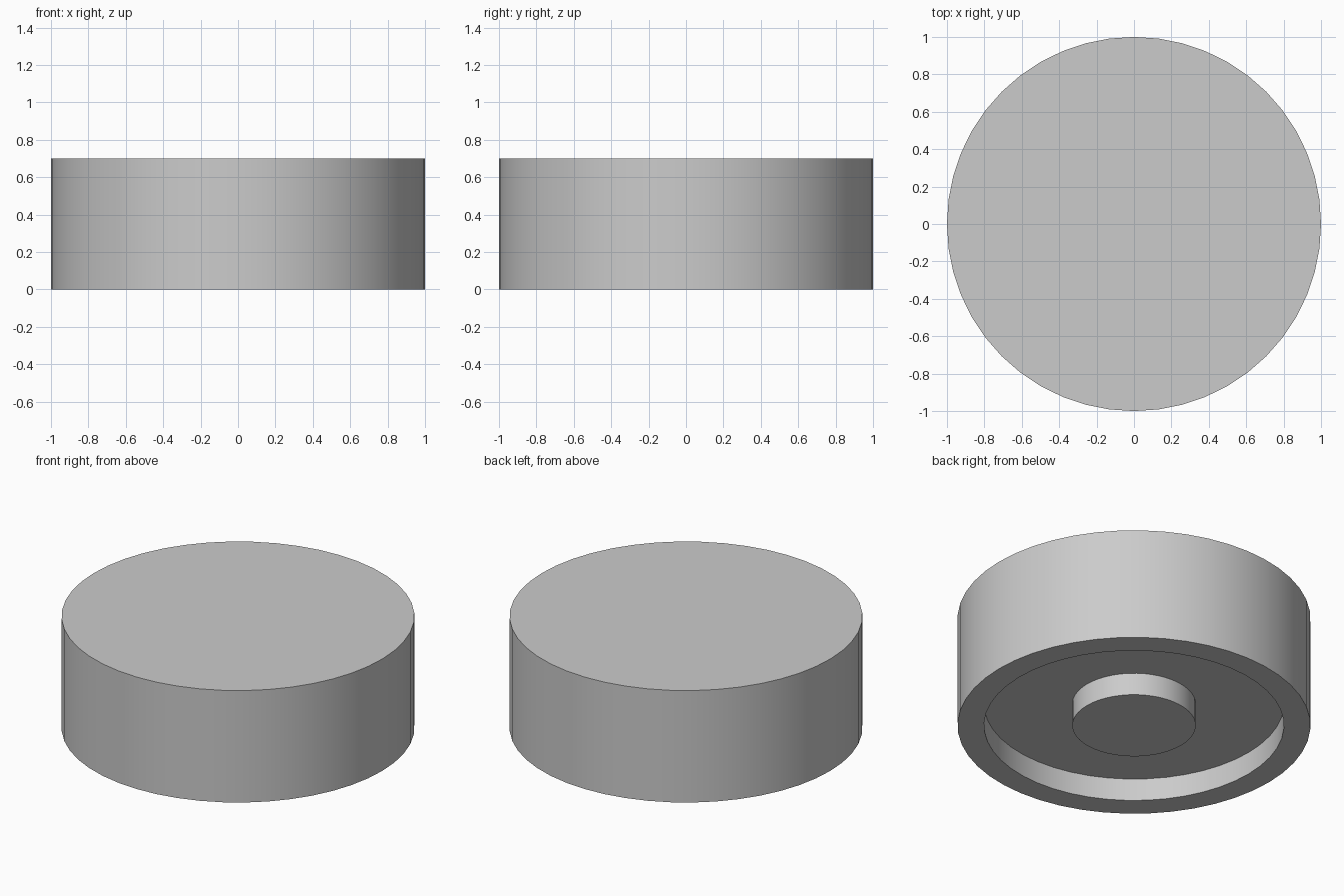
import bpy
import bmesh
from math import radians
from mathutils import Matrix

SIDES = 48
HEIGHT = 0.70
RECESS = 0.14

cube = bpy.data.objects.get("Cube")
if cube:
    bpy.data.objects.remove(cube, do_unlink=True)

grey = bpy.data.materials.new("plain grey")
grey.use_nodes = True
colour = (0.6, 0.6, 0.6, 1)
grey.diffuse_color = colour
grey.node_tree.nodes["Principled BSDF"].inputs["Base Color"].default_value = colour


def lathe(name, profile):
    """Spin a (radius, z) profile round the z axis into a closed solid."""
    bm = bmesh.new()
    verts = [bm.verts.new((r, 0, z)) for r, z in profile]
    edges = [bm.edges.new(pair) for pair in zip(verts, verts[1:])]
    bmesh.ops.spin(bm, geom=verts + edges, cent=(0, 0, 0), axis=(0, 0, 1),
                   angle=radians(360), steps=SIDES, use_merge=True)
    bmesh.ops.remove_doubles(bm, verts=bm.verts, dist=0.0001)
    # Turn each flat centre fan into one clean cap
    bmesh.ops.dissolve_limit(bm, angle_limit=radians(1),
                             verts=bm.verts, edges=bm.edges)
    bmesh.ops.recalc_face_normals(bm, faces=bm.faces)
    mesh = bpy.data.meshes.new(name)
    bm.to_mesh(mesh)
    bm.free()
    mesh.materials.append(grey)
    obj = bpy.data.objects.new(name, mesh)
    bpy.context.collection.objects.link(obj)
    bpy.ops.object.select_all(action="DESELECT")
    obj.select_set(True)
    bpy.context.view_layer.objects.active = obj
    bpy.ops.object.shade_smooth_by_angle(angle=radians(30))
    return obj


# Round body with an annular recess underneath, leaving a rim and a centre boss
lathe("round_body", [(0, HEIGHT), (1, HEIGHT), (1, 0), (0.85, 0),
                     (0.85, RECESS), (0.35, RECESS), (0.35, 0), (0, 0)])
